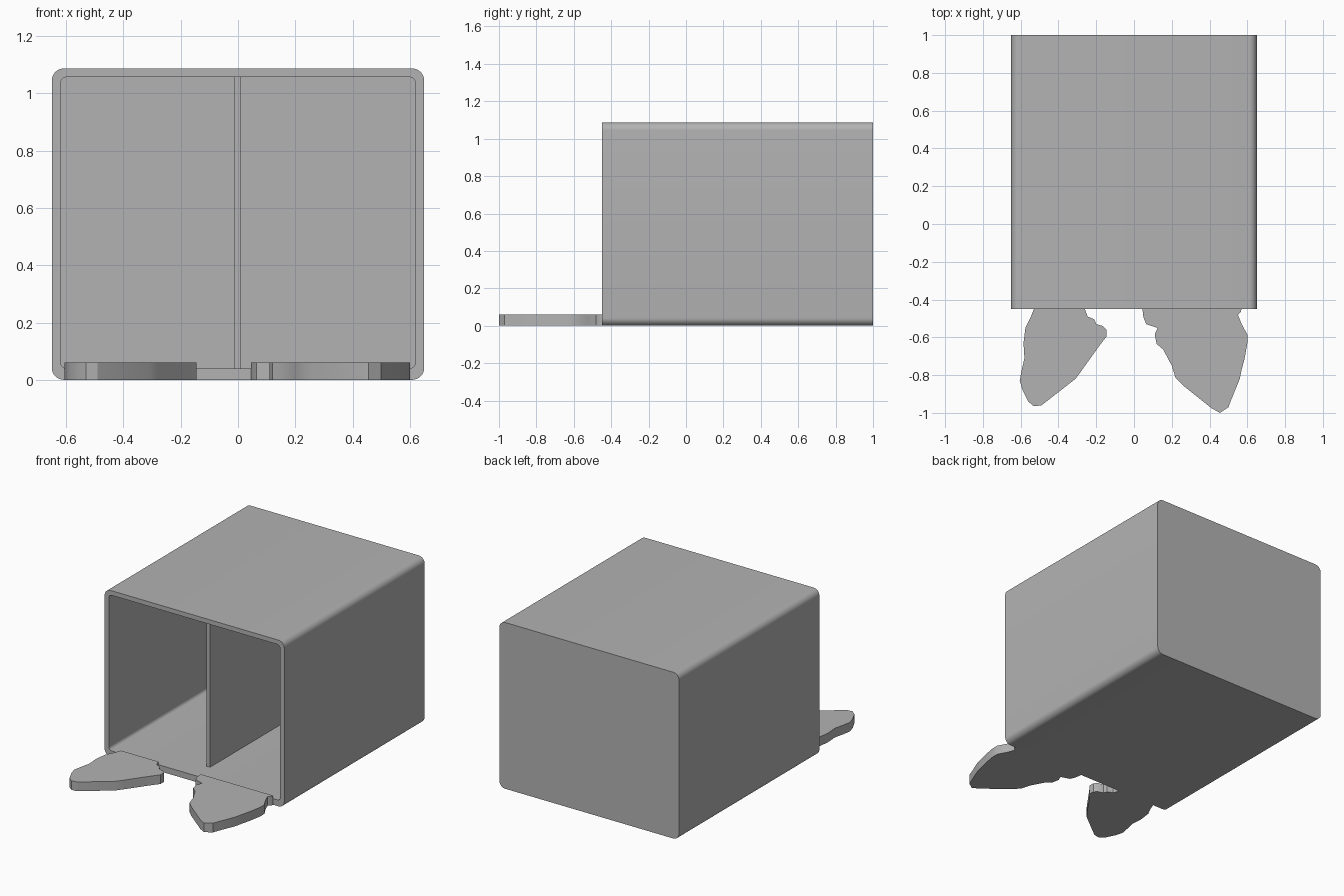
import bpy
import bmesh
from math import cos, sin, pi, radians

cube = bpy.data.objects.get("Cube")
if cube:
    bpy.data.objects.remove(cube, do_unlink=True)

grey = bpy.data.materials.new("plain grey")
grey.use_nodes = True
colour = (0.45, 0.45, 0.45, 1)
grey.diffuse_color = colour
grey.node_tree.nodes["Principled BSDF"].inputs["Base Color"].default_value = colour

HALF_WIDTH, HEIGHT = 0.65, 1.087
FRONT, BACK = -0.45, 1.0
WALL, FLOOR = 0.03, 0.04


def finish(name, bm):
    """Turn a bmesh into a named grey object with sharp edges kept."""
    bmesh.ops.recalc_face_normals(bm, faces=bm.faces)
    mesh = bpy.data.meshes.new(name)
    bm.to_mesh(mesh)
    bm.free()
    mesh.materials.append(grey)
    obj = bpy.data.objects.new(name, mesh)
    bpy.context.collection.objects.link(obj)
    bpy.ops.object.select_all(action='DESELECT')
    obj.select_set(True)
    bpy.context.view_layer.objects.active = obj
    bpy.ops.object.shade_smooth_by_angle(angle=radians(30))
    return obj


def rounded_ring(bm, half, bottom, top, radius, y, steps=8):
    """Loop of vertices around a rounded rectangle facing the front."""
    centres = [(half - radius, top - radius), (radius - half, top - radius),
               (radius - half, bottom + radius), (half - radius, bottom + radius)]
    ring = []
    for corner, (cx, cz) in enumerate(centres):
        for i in range(steps + 1):
            a = (corner + i / steps) * pi / 2
            ring.append(bm.verts.new((cx + radius * cos(a), y, cz + radius * sin(a))))
    return ring


def bridge(bm, first, second):
    count = len(first)
    for i in range(count):
        j = (i + 1) % count
        bm.faces.new((first[i], first[j], second[j], second[i]))


# Open-fronted box with rounded long edges
bm = bmesh.new()
outer = (HALF_WIDTH, 0, HEIGHT, 0.042)
inner = (HALF_WIDTH - WALL, FLOOR, HEIGHT - WALL, 0.022)
rings = [rounded_ring(bm, *outer, BACK), rounded_ring(bm, *outer, FRONT),
         rounded_ring(bm, *inner, FRONT), rounded_ring(bm, *inner, BACK - WALL)]
for a, b in zip(rings, rings[1:]):
    bridge(bm, a, b)
bm.faces.new(rings[0])
bm.faces.new(rings[-1])
finish("box_shell", bm)

# Upright divider, set back from the opening
bm = bmesh.new()
bmesh.ops.create_cube(bm, size=1)
start, end = FRONT + 0.146, BACK - WALL
for v in bm.verts:
    v.co.x = v.co.x * 0.025 - 0.002
    v.co.y = start if v.co.y < 0 else end
    v.co.z = FLOOR if v.co.z < 0 else HEIGHT - WALL
finish("divider", bm)


def flat_plate(name, outline, thickness=0.06):
    bm = bmesh.new()
    face = bm.faces.new([bm.verts.new((x, y, 0)) for x, y in outline])
    result = bmesh.ops.extrude_face_region(bm, geom=[face], use_keep_orig=True)
    moved = [g for g in result["geom"] if isinstance(g, bmesh.types.BMVert)]
    bmesh.ops.translate(bm, verts=moved, vec=(0, 0, thickness))
    finish(name, bm)


# Two wavy plates lying in front of the opening
flat_plate("right_wavy_plate", [
    (-.53, FRONT), (-.55, -.5), (-.575, -.55), (-.585, -.63), (-.58, -.71),
    (-.595, -.775), (-.605, -.83), (-.59, -.88), (-.56, -.94), (-.53, -.965),
    (-.49, -.96), (-.31, -.82), (-.28, -.78), (-.18, -.64), (-.145, -.595),
    (-.145, -.56), (-.165, -.54), (-.2, -.53), (-.21, -.505), (-.245, -.49),
    (-.255, -.465), (-.26, FRONT)])
flat_plate("left_wavy_plate", [
    (.045, FRONT), (.05, -.495), (.065, -.53), (.125, -.55), (.11, -.585),
    (.12, -.635), (.155, -.665), (.2, -.75), (.22, -.815), (.26, -.855),
    (.41, -.975), (.455, -1), (.5, -.97), (.515, -.93), (.56, -.82),
    (.57, -.77), (.585, -.715), (.6, -.63), (.6, -.585), (.57, -.53),
    (.55, -.48), (.565, -.465), (.57, FRONT)])
